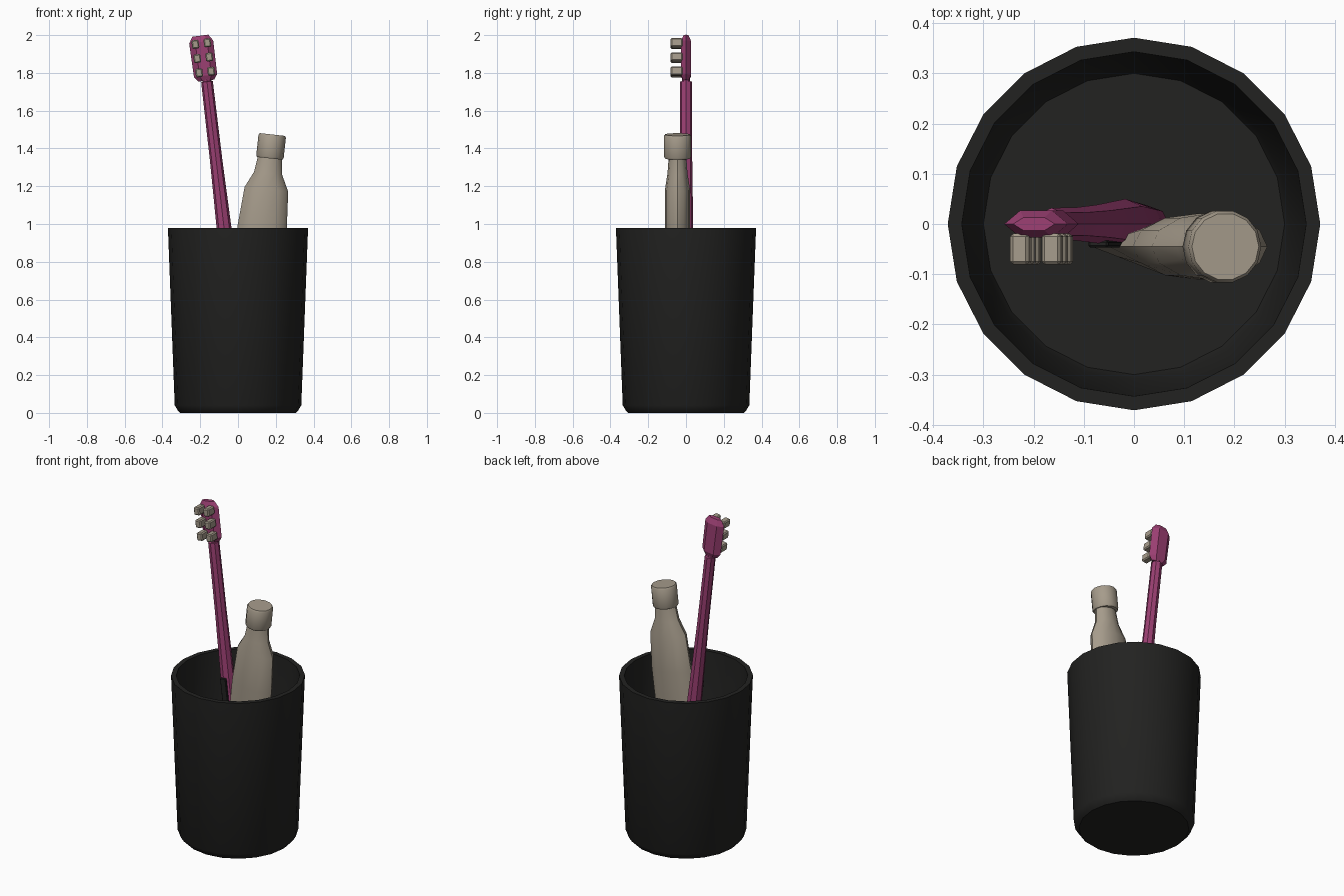
import bpy, bmesh, math
from mathutils import Matrix, Vector

if "Cube" in bpy.data.objects:
    bpy.data.objects.remove(bpy.data.objects["Cube"])


def material(name, rgb):
    m = bpy.data.materials.new(name)
    m.diffuse_color = (*rgb, 1)
    m.use_nodes = True
    m.node_tree.nodes["Principled BSDF"].inputs["Base Color"].default_value = m.diffuse_color
    return m


BLACK = material("black", (0.016, 0.016, 0.015))
PINK = material("magenta", (0.33, 0.05, 0.17))
CREAM = material("cream", (0.38, 0.33, 0.26))


def finish(name, bm, mat, matrix, smooth):
    bm.transform(matrix)
    bmesh.ops.recalc_face_normals(bm, faces=bm.faces)
    me = bpy.data.meshes.new(name)
    bm.to_mesh(me)
    bm.free()
    me.materials.append(mat)
    ob = bpy.data.objects.new(name, me)
    bpy.context.collection.objects.link(ob)
    if smooth:
        bpy.ops.object.select_all(action='DESELECT')
        ob.select_set(True)
        bpy.context.view_layer.objects.active = ob
        bpy.ops.object.shade_smooth_by_angle(angle=math.radians(35))
    return ob


def loft(name, rings, sides, mat, matrix=Matrix(), smooth=True):
    """Skin elliptical rings (z, x radius, y radius) and close both ends."""
    bm = bmesh.new()
    loops = []
    for z, rx, ry in rings:
        loops.append([bm.verts.new((rx * math.cos(2 * math.pi * i / sides),
                                    ry * math.sin(2 * math.pi * i / sides), z))
                      for i in range(sides)])
    for a, b in zip(loops, loops[1:]):
        for i in range(sides):
            j = (i + 1) % sides
            bm.faces.new((a[i], a[j], b[j], b[i]))
    bm.faces.new(loops[0])
    bm.faces.new(loops[-1])
    return finish(name, bm, mat, matrix, smooth)


def block(name, centre, size, bevel, mat, matrix):
    bm = bmesh.new()
    bmesh.ops.create_cube(bm, size=1, matrix=Matrix.Translation(centre) @ Matrix.Diagonal((*size, 1)))
    bmesh.ops.bevel(bm, geom=bm.edges[:], offset=bevel, segments=1, affect='EDGES')
    return finish(name, bm, mat, matrix, False)


def tilted(origin, slope):
    return Matrix.Translation(origin) @ Matrix.Rotation(math.atan(slope), 4, 'Y')


# Cup: outer wall, rim, inner wall and floor in one profile
cup = [(0, 0.305), (0.012, 0.318), (0.04, 0.335), (0.98, 0.371),
       (0.98, 0.343), (0.06, 0.31), (0.035, 0.3)]
loft("cup", [(z, r, r) for z, r in cup], 20, BLACK)

# Toothbrush handle with grip pad
brush = tilted((0.035, 0, 0.045), -0.1166)
loft("brush_handle", [(0, 0.022, 0.022), (0.05, 0.04, 0.036), (0.45, 0.048, 0.05),
                      (0.95, 0.039, 0.038), (1.3, 0.033, 0.033), (1.72, 0.031, 0.032),
                      (1.722, 0.024, 0.02), (1.75, 0.024, 0.02)], 8, PINK, brush)
block("grip_pad", (0, -0.04, 0.68), (0.04, 0.014, 0.48), 0.004, BLACK, brush)

# Toothbrush head and bristle tufts
head = tilted((-0.184, 0, 1.88), -0.13)
loft("brush_head", [(-0.122, 0.042, 0.018), (-0.095, 0.062, 0.031),
                    (0.085, 0.064, 0.031), (0.118, 0.042, 0.015)], 6, PINK, head, False)
for row in (-1, 0, 1):
    for side in (-1, 1):
        block("bristle_tuft", (side * 0.032, -0.05, row * 0.076),
              (0.038, 0.062, 0.046), 0.006, CREAM, head)

# Toothpaste tube: flat crimp widening into a rounded neck, then the cap
tube = tilted((0.03, -0.045, 0.08), 0.109)
loft("paste_tube", [(0, 0.122, 0.004), (0.07, 0.122, 0.005), (0.45, 0.13, 0.04),
                    (0.9, 0.131, 0.066), (1.11, 0.116, 0.066), (1.195, 0.075, 0.053),
                    (1.29, 0.062, 0.046)], 12, CREAM, tube)
loft("tube_cap", [(1.275, 0.068, 0.068), (1.285, 0.073, 0.073),
                  (1.392, 0.073, 0.073), (1.402, 0.067, 0.067)], 14, CREAM, tube)
